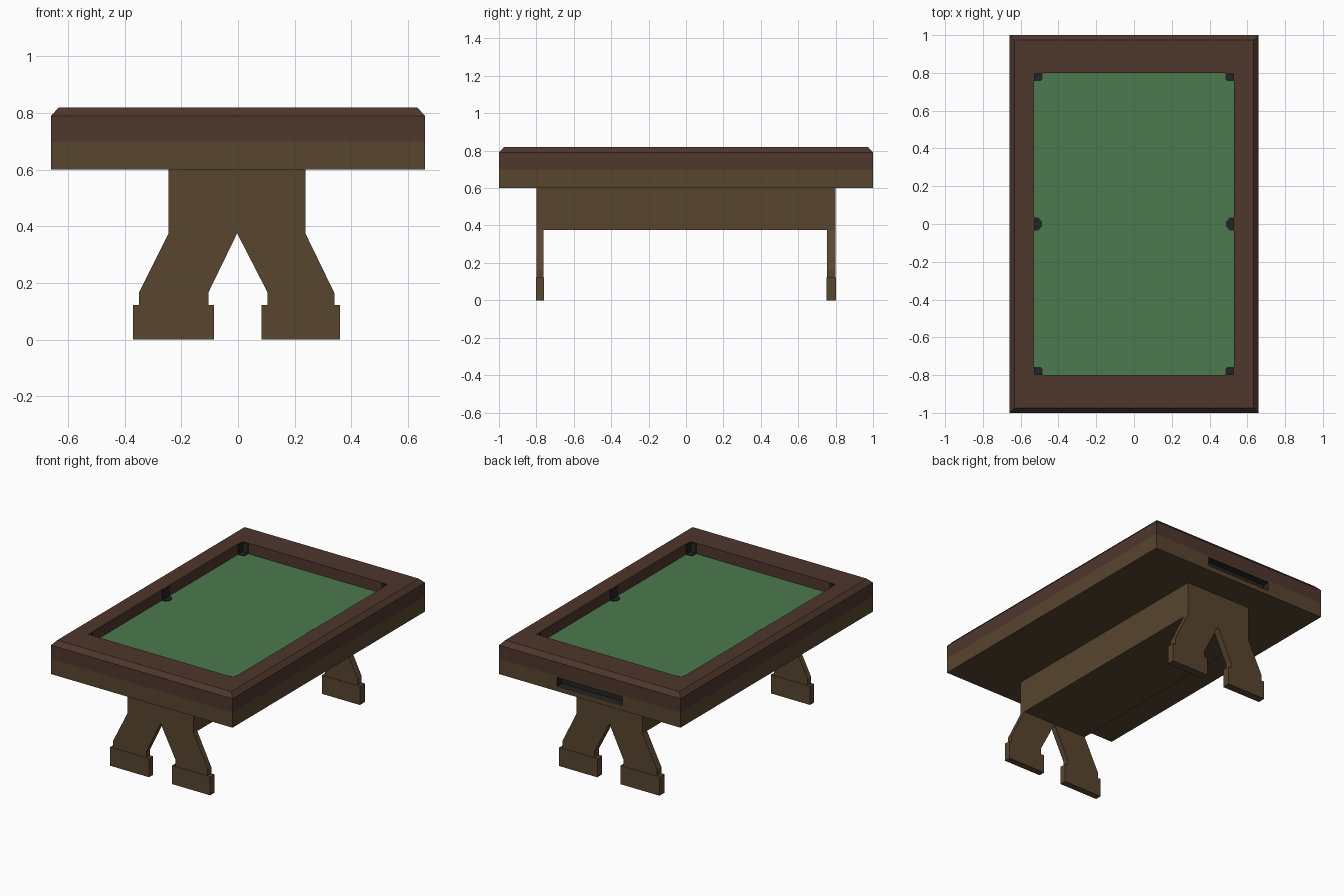
import bpy, bmesh

if "Cube" in bpy.data.objects:
    bpy.data.objects.remove(bpy.data.objects["Cube"])


def material(name, rgb):
    lin = [(c / 255 / 12.92) if c < 11 else ((c / 255 + 0.055) / 1.055) ** 2.4 for c in rgb]
    m = bpy.data.materials.new(name)
    m.diffuse_color = (*lin, 1)
    m.use_nodes = True
    m.node_tree.nodes["Principled BSDF"].inputs["Base Color"].default_value = m.diffuse_color
    return m


WOOD = material("wood", (88, 69, 47))
RAIL = material("rail_wood", (78, 55, 44))
FELT = material("felt", (76, 122, 78))
BLACK = material("pocket_black", (36, 36, 36))


def finish(name, bm, mat):
    bmesh.ops.recalc_face_normals(bm, faces=bm.faces)
    me = bpy.data.meshes.new(name)
    bm.to_mesh(me)
    bm.free()
    ob = bpy.data.objects.new(name, me)
    bpy.context.collection.objects.link(ob)
    if mat:
        me.materials.append(mat)
    return ob


def prism(name, pts, axis, lo, hi, mat):
    """Extrude a 2D outline: axis 'y' uses (x, z) points, axis 'z' uses (x, y) points."""
    bm = bmesh.new()
    put = (lambda p, d: (p[0], d, p[1])) if axis == 'y' else (lambda p, d: (p[0], p[1], d))
    face = bm.faces.new([bm.verts.new(put(p, lo)) for p in pts])
    ext = bmesh.ops.extrude_face_region(bm, geom=[face])
    shift = put((0, 0), hi - lo)
    bmesh.ops.translate(bm, vec=shift, verts=[g for g in ext["geom"] if isinstance(g, bmesh.types.BMVert)])
    return finish(name, bm, mat)


def box(name, x, y, z, mat):
    return prism(name, [(x[0], y[0]), (x[1], y[0]), (x[1], y[1]), (x[0], y[1])], 'z', z[0], z[1], mat)


def rect_ring(name, section, mat):
    """Closed rectangular frame swept from (half_x, half_y, z) section points."""
    bm = bmesh.new()
    loops = [[bm.verts.new((sx * hx, sy * hy, z)) for sx, sy in ((-1, -1), (1, -1), (1, 1), (-1, 1))]
             for hx, hy, z in section]
    for a, b in zip(loops, loops[1:] + loops[:1]):
        for i in range(4):
            j = (i + 1) % 4
            bm.faces.new((a[i], a[j], b[j], b[i]))
    return finish(name, bm, mat)


# Table body, chamfered rail frame and playing cloth
body = box("table_body", (-0.66, 0.66), (-1, 1), (0.60, 0.70), WOOD)
rect_ring("rail_frame", [(0.66, 1, 0.70), (0.66, 1, 0.79), (0.633, 0.973, 0.82),
                         (0.53, 0.80, 0.82), (0.53, 0.80, 0.70)], RAIL)
box("cloth", (-0.53, 0.53), (-0.80, 0.80), (0.70, 0.75), FELT)

# Ball return slot in the back of the body
cutter = box("slot_cutter", (-0.24, 0.24), (0.95, 1.05), (0.632, 0.692), BLACK)
cutter.hide_render = True
cutter.hide_set(True)
cut = body.modifiers.new("slot", 'BOOLEAN')
cut.object = cutter
cut.solver = 'EXACT'
liner = box("slot_liner", (-0.238, 0.238), (0.952, 0.999), (0.634, 0.690), BLACK)
bm = bmesh.new()
bm.from_mesh(liner.data)
bmesh.ops.delete(bm, geom=[f for f in bm.faces if f.calc_center_median().y > 0.998], context='FACES')
bmesh.ops.reverse_faces(bm, faces=bm.faces)
bm.to_mesh(liner.data)
bm.free()

# Pockets: dark floor patch with thin liners up the rail wall
for sx, side in ((-1, "left"), (1, "right")):
    for sy, end in ((-1, "front"), (1, "back")):
        patch = [(0.53, 0.80), (0.485, 0.80), (0.485, 0.765), (0.493, 0.757), (0.53, 0.757)]
        prism(f"corner_pocket_floor_{end}_{side}", [(sx * x, sy * y) for x, y in patch],
              'z', 0.745, 0.754, BLACK)
        wall = [(0.53, 0.80), (0.485, 0.80), (0.485, 0.794), (0.524, 0.794), (0.524, 0.757), (0.53, 0.757)]
        prism(f"corner_pocket_liner_{end}_{side}", [(sx * x, sy * y) for x, y in wall],
              'z', 0.75, 0.819, BLACK)
    patch = [(0.53, -0.035), (0.507, -0.035), (0.488, -0.012), (0.488, 0.012), (0.507, 0.035), (0.53, 0.035)]
    prism(f"side_pocket_floor_{side}", [(sx * x, y) for x, y in patch], 'z', 0.745, 0.754, BLACK)
    wall = [(0.53, -0.035), (0.524, -0.035), (0.524, 0.035), (0.53, 0.035)]
    prism(f"side_pocket_liner_{side}", [(sx * x, y) for x, y in wall], 'z', 0.75, 0.819, BLACK)

# Long beam under the body, between the two leg panels
box("beam", (-0.245, 0.238), (-0.763, 0.755), (0.375, 0.60), WOOD)

# Forked leg panels with foot blocks
LEG = [(-0.245, 0.60), (-0.245, 0.375), (-0.35, 0.165), (-0.35, 0.12), (-0.105, 0.12), (-0.105, 0.165),
       (-0.003, 0.375), (0.105, 0.165), (0.105, 0.12), (0.34, 0.12), (0.34, 0.165), (0.238, 0.375), (0.238, 0.60)]
for end, lo, hi in (("front", -0.80, -0.763), ("back", 0.755, 0.80)):
    prism(f"{end}_leg", LEG, 'y', lo, hi, WOOD)
    for side, x in (("left", (-0.37, -0.085)), ("right", (0.083, 0.36))):
        box(f"{end}_{side}_foot", x, (lo - 0.003, hi + 0.003), (0, 0.122), WOOD)
